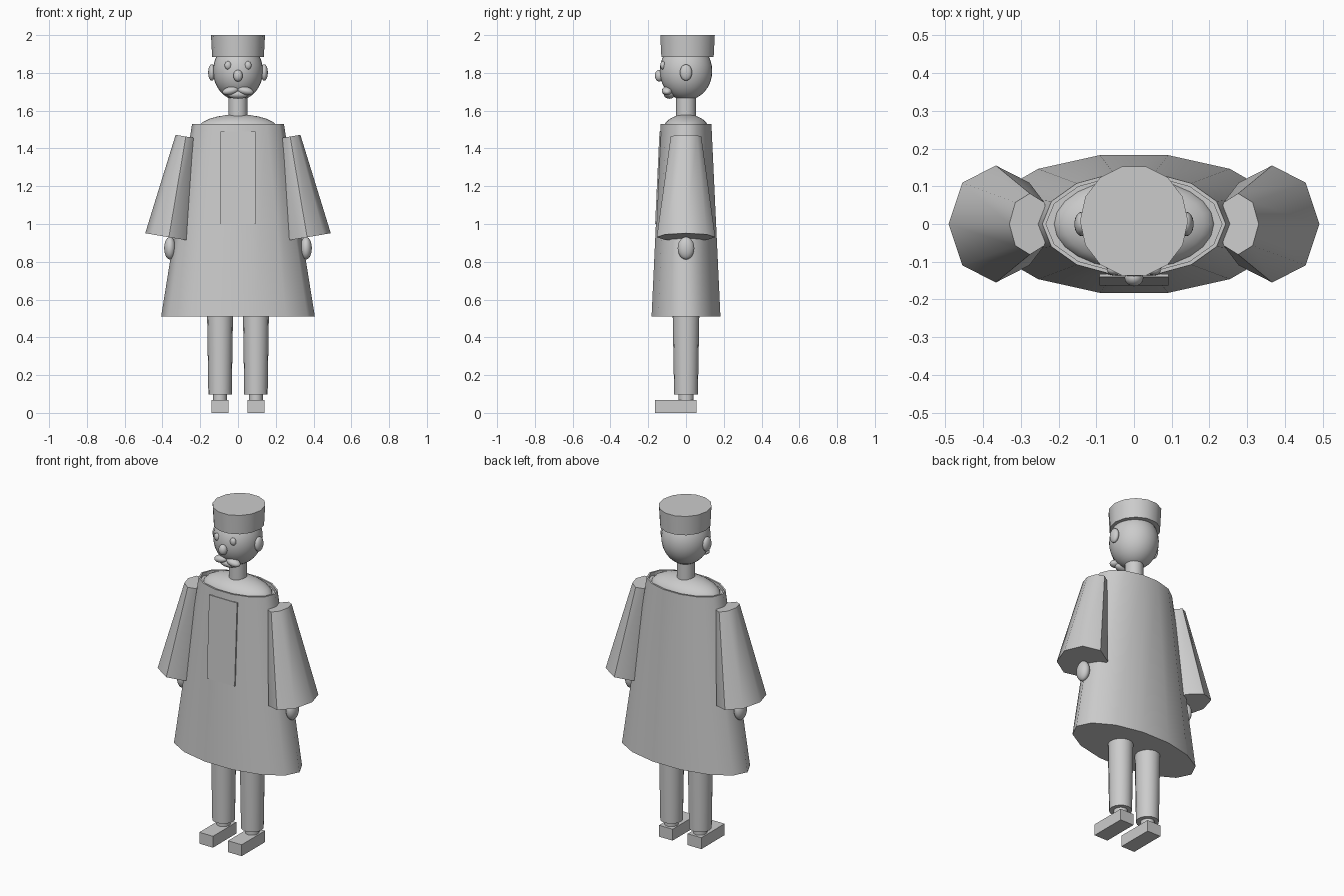
import bpy, bmesh, math
from mathutils import Vector

cube = bpy.data.objects.get("Cube")
if cube:
    bpy.data.objects.remove(cube)

grey = bpy.data.materials.new("plain grey")
grey.use_nodes = True
colour = (0.6, 0.6, 0.6, 1)
grey.diffuse_color = colour
grey.node_tree.nodes["Principled BSDF"].inputs["Base Color"].default_value = colour


def finish(name, bm, angle=50):
    bmesh.ops.recalc_face_normals(bm, faces=bm.faces)
    mesh = bpy.data.meshes.new(name)
    bm.to_mesh(mesh)
    bm.free()
    mesh.materials.append(grey)
    ob = bpy.data.objects.new(name, mesh)
    bpy.context.collection.objects.link(ob)
    bpy.ops.object.select_all(action="DESELECT")
    ob.select_set(True)
    bpy.context.view_layer.objects.active = ob
    if angle:
        bpy.ops.object.shade_smooth_by_angle(angle=math.radians(angle))
    return ob


def frustum(name, bottom, top, r_bottom, r_top, sides, lip=0):
    """Capped elliptical cone between two points; lip sinks the top inside a rim."""
    bm = bmesh.new()
    bottom, top = Vector(bottom), Vector(top)
    across = Vector((0, 1, 0)).cross(top - bottom).normalized()
    rings = []
    for centre, (rx, ry) in ((bottom, r_bottom), (top, r_top)):
        ring = []
        for i in range(sides):
            a = math.tau * i / sides
            ring.append(bm.verts.new(centre + across * rx * math.cos(a)
                                     + Vector((0, ry * math.sin(a), 0))))
        rings.append(ring)
    for i in range(sides):
        j = (i + 1) % sides
        bm.faces.new((rings[0][i], rings[0][j], rings[1][j], rings[1][i]))
    bm.faces.new(rings[0])
    cap = bm.faces.new(rings[1])
    if lip:
        bmesh.ops.recalc_face_normals(bm, faces=bm.faces)
        bmesh.ops.inset_region(bm, faces=[cap], thickness=lip)
        inner = bmesh.ops.extrude_face_region(bm, geom=[cap])["geom"]
        bmesh.ops.translate(bm, vec=(0, 0, -0.02),
                            verts=[v for v in inner if isinstance(v, bmesh.types.BMVert)])
        bmesh.ops.delete(bm, geom=[cap], context="FACES_ONLY")
    return finish(name, bm)


def ellipsoid(name, centre, radii, tilt=0, segments=24):
    bm = bmesh.new()
    bmesh.ops.create_uvsphere(bm, u_segments=segments, v_segments=segments // 2, radius=1)
    ob = finish(name, bm)
    ob.location, ob.scale, ob.rotation_euler = centre, radii, (0, tilt, 0)
    return ob


def box(name, centre, size, lean=0):
    bm = bmesh.new()
    bmesh.ops.create_cube(bm, size=1)
    bmesh.ops.scale(bm, vec=size, verts=bm.verts)
    ob = finish(name, bm, 0)
    ob.location, ob.rotation_euler = centre, (lean, 0, 0)
    return ob


# Robe, shoulders and front panel
frustum("robe", (0, 0, 0.51), (0, 0, 1.53), (0.407, 0.187), (0.243, 0.138), 14, lip=0.01)
ellipsoid("shoulders", (0, 0, 1.5), (0.215, 0.122, 0.08))
box("front_panel", (0, -0.148, 1.245), (0.184, 0.008, 0.49), -math.atan(0.048 / 1.02))

# Neck, head and hat
frustum("neck", (0, 0, 1.55), (0, 0, 1.7), (0.05, 0.052), (0.05, 0.052), 16)
ellipsoid("head", (0, 0, 1.81), (0.132, 0.139, 0.155), segments=32)
frustum("hat", (0, 0.008, 1.885), (0, 0.008, 2.0), (0.137, 0.142), (0.143, 0.148), 14)

# Face
ellipsoid("nose", (0, -0.142, 1.785), (0.025, 0.023, 0.031))
ellipsoid("lower_lip", (0, -0.088, 1.687), (0.058, 0.03, 0.024))

# Paired parts
for side, s in (("left", 1), ("right", -1)):
    ellipsoid(side + "_eye", (s * 0.053, -0.122, 1.84), (0.018, 0.014, 0.022))
    ellipsoid(side + "_ear", (s * 0.139, 0, 1.802), (0.019, 0.032, 0.043))
    ellipsoid(side + "_moustache", (s * 0.04, -0.1, 1.705), (0.043, 0.028, 0.022), s * 0.2)
    frustum(side + "_sleeve", (s * 0.366, 0, 0.93), (s * 0.276, 0, 1.463),
            (0.127, 0.155), (0.055, 0.081), 8)
    ellipsoid(side + "_hand", (s * 0.36, 0, 0.872), (0.031, 0.044, 0.06))
    frustum(side + "_leg", (s * 0.095, 0, 0.097), (s * 0.095, 0, 0.55),
            (0.062, 0.063), (0.069, 0.071), 16)
    frustum(side + "_ankle", (s * 0.095, 0, 0.06), (s * 0.095, 0, 0.12),
            (0.037, 0.04), (0.037, 0.04), 16)
    box(side + "_shoe", (s * 0.095, -0.055, 0.034), (0.09, 0.22, 0.068))
